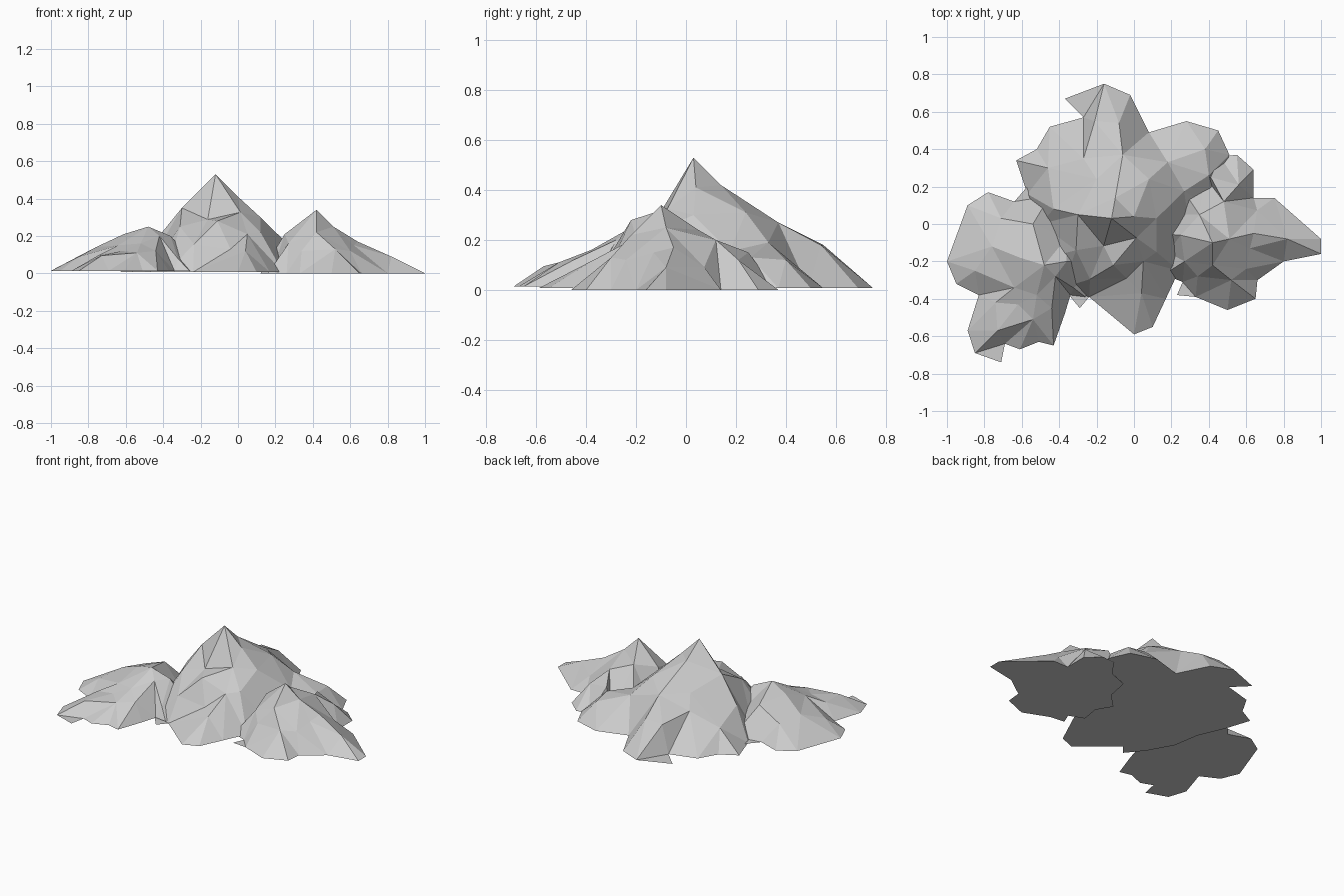
import bpy, bmesh, random
from mathutils import Vector
from mathutils.geometry import delaunay_2d_cdt

random.seed(4)


def mountain(name, base_z, peak, outline, crags, power):
    """Faceted peak over a ragged footprint, broken up by crags and ring points."""
    top = Vector(peak)
    pts = [Vector((x, y, base_z)) for x, y in outline]
    n = len(pts)
    inner = [top] + [Vector(c) for c in crags]
    # fill the slopes with slightly uneven points between the foot and the peak
    for ring, s in enumerate((0.3, 0.62)):
        for i in range(ring, n, 2):
            p = pts[i].lerp(top, s + random.uniform(-0.05, 0.05))
            p.z = base_z + (top.z - base_z) * s ** power * random.uniform(0.9, 1.1)
            if all((p.xy - q.xy).length > 0.11 for q in inner):
                inner.append(p)
    every = pts + inner
    flat, _, tris, source, _, _ = delaunay_2d_cdt(
        [p.xy for p in every], [], [list(range(n))], 1, 1e-5)
    bm = bmesh.new()
    verts, foot = [], {}
    for co, src in zip(flat, source):
        z = every[src[0]].z if src else base_z
        v = bm.verts.new((co.x, co.y, z))
        verts.append(v)
        for k in src:
            foot[k] = v
    for t in tris:
        bm.faces.new([verts[k] for k in t])
    # flat underside
    bm.faces.new([foot[k] for k in range(n)])
    bmesh.ops.recalc_face_normals(bm, faces=bm.faces)
    mesh = bpy.data.meshes.new(name)
    bm.to_mesh(mesh)
    bm.free()
    obj = bpy.data.objects.new(name, mesh)
    bpy.context.collection.objects.link(obj)
    return obj


# tall middle mountain
mountain("central_mountain", 0.007, (-0.12, 0.03, 0.53), [
    (0.0, -0.59), (0.10, -0.55), (0.17, -0.40), (0.24, -0.25), (0.30, -0.05),
    (0.42, 0.08), (0.47, 0.25), (0.51, 0.37), (0.45, 0.50), (0.28, 0.55),
    (0.08, 0.49), (-0.02, 0.69), (-0.16, 0.75), (-0.37, 0.67), (-0.27, 0.57),
    (-0.45, 0.52), (-0.52, 0.40), (-0.63, 0.34), (-0.57, 0.16), (-0.50, 0.0),
    (-0.47, -0.18), (-0.38, -0.34), (-0.29, -0.45), (-0.24, -0.39)],
    [(-0.11, -0.22, 0.28), (0.05, -0.20, 0.21), (0.04, -0.37, 0.12),
     (-0.04, -0.29, 0.13), (0.0, 0.04, 0.41), (0.12, 0.03, 0.30),
     (0.08, 0.24, 0.31), (-0.10, 0.14, 0.42), (-0.06, 0.37, 0.27),
     (-0.27, 0.35, 0.21), (-0.21, 0.55, 0.18), (-0.08, 0.54, 0.18),
     (-0.30, 0.05, 0.35), (-0.43, 0.08, 0.19), (-0.20, 0.24, 0.27),
     (0.18, 0.33, 0.19), (0.38, 0.40, 0.12), (0.40, 0.26, 0.13),
     (-0.31, -0.14, 0.25), (0.12, -0.15, 0.22), (-0.46, 0.30, 0.13)], 1.1)

# right-hand mountain
mountain("right_mountain", 0.0, (0.42, -0.10, 0.34), [
    (1.0, -0.16), (1.0, -0.08), (0.75, 0.14), (0.64, 0.14), (0.64, 0.29),
    (0.55, 0.37), (0.46, 0.36), (0.38, 0.25), (0.25, 0.20), (0.22, 0.05),
    (0.12, -0.05), (0.18, -0.15), (0.16, -0.27), (0.26, -0.31), (0.23, -0.38),
    (0.33, -0.39), (0.50, -0.46), (0.65, -0.40), (0.66, -0.30), (0.80, -0.20)],
    [(0.25, -0.06, 0.21), (0.51, -0.08, 0.25), (0.64, -0.05, 0.17),
     (0.82, -0.08, 0.09), (0.62, -0.13, 0.15), (0.48, 0.12, 0.20),
     (0.41, 0.25, 0.15), (0.56, 0.21, 0.12), (0.42, -0.22, 0.22),
     (0.34, -0.28, 0.12), (0.52, -0.30, 0.13), (0.60, -0.24, 0.12),
     (0.27, -0.20, 0.16), (0.35, 0.05, 0.24)], 1.1)

# low left-hand foothill
mountain("left_foothill", 0.014, (-0.48, -0.22, 0.25), [
    (-1.0, -0.20), (-0.95, -0.32), (-0.83, -0.38), (-0.89, -0.57), (-0.85, -0.69),
    (-0.71, -0.74), (-0.69, -0.64), (-0.61, -0.67), (-0.51, -0.63), (-0.43, -0.65),
    (-0.37, -0.48), (-0.34, -0.38), (-0.26, -0.39), (-0.20, -0.20), (-0.30, 0.0),
    (-0.45, 0.15), (-0.57, 0.20), (-0.64, 0.12), (-0.78, 0.17), (-0.89, 0.10)],
    [(-0.61, -0.18, 0.21), (-0.76, -0.12, 0.14), (-0.71, 0.03, 0.12),
     (-0.54, 0.0, 0.19), (-0.64, -0.34, 0.15), (-0.52, -0.38, 0.16),
     (-0.42, -0.28, 0.20), (-0.73, -0.57, 0.095), (-0.62, -0.43, 0.12),
     (-0.54, -0.51, 0.11), (-0.44, -0.45, 0.12), (-0.74, -0.42, 0.10),
     (-0.85, -0.25, 0.09), (-0.36, -0.20, 0.20)], 1.0)
